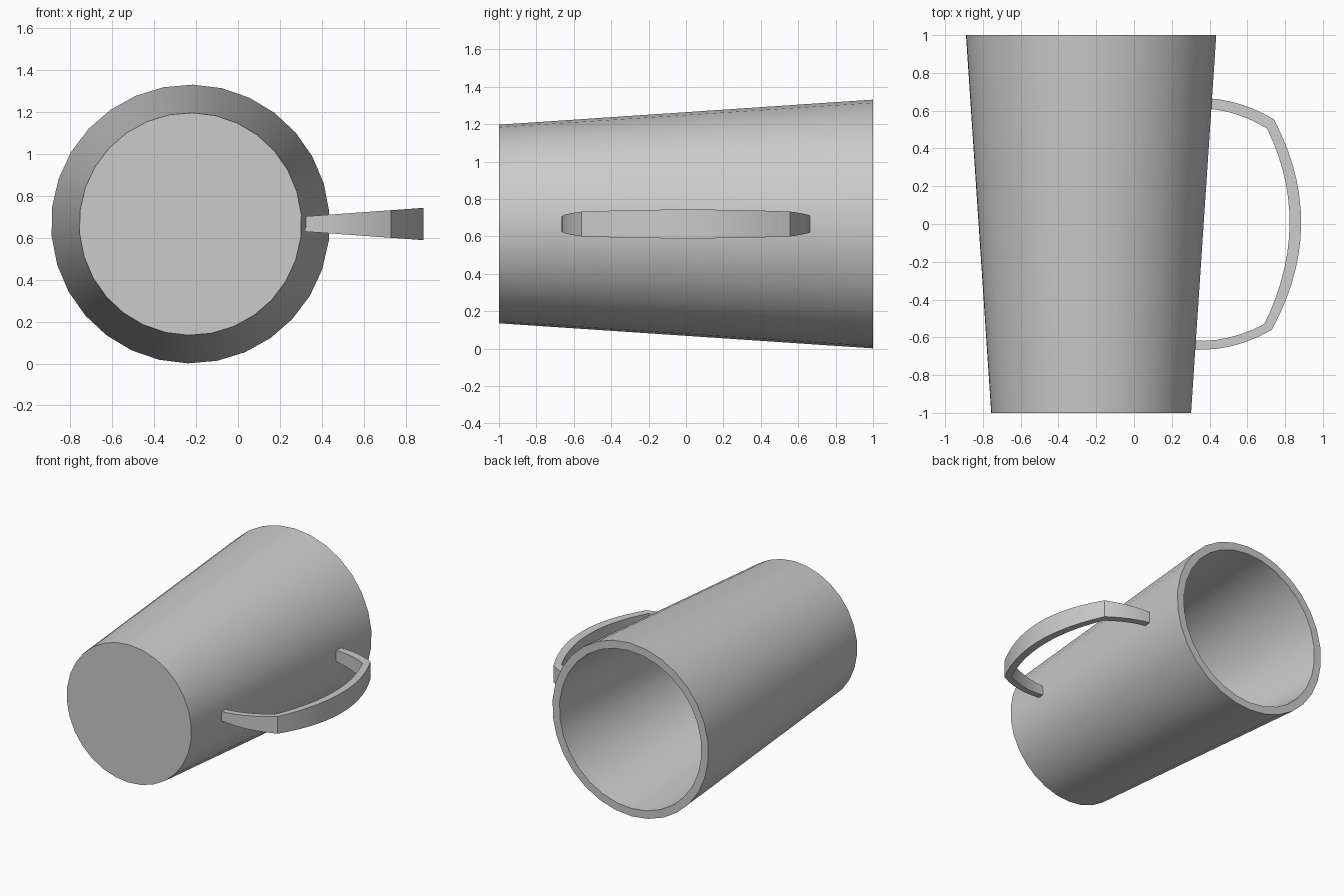
import bpy, bmesh, math
from mathutils import Vector

if "Cube" in bpy.data.objects:
    bpy.data.objects.remove(bpy.data.objects["Cube"], do_unlink=True)

SIDES = 30
CX, CZ = -0.227, 0.666          # axis of the lying mug

grey = bpy.data.materials.new("plain grey")
grey.use_nodes = True
colour = (0.6, 0.6, 0.6, 1)
grey.diffuse_color = colour
grey.node_tree.nodes["Principled BSDF"].inputs["Base Color"].default_value = colour


def loft(name, rings):
    """Skin a list of closed rings and cap both ends."""
    bm = bmesh.new()
    loops = [[bm.verts.new(p) for p in ring] for ring in rings]
    for a, b in zip(loops, loops[1:]):
        for i in range(len(a)):
            j = (i + 1) % len(a)
            bm.faces.new((a[i], a[j], b[j], b[i]))
    bm.faces.new(loops[0])
    bm.faces.new(loops[-1])
    bmesh.ops.recalc_face_normals(bm, faces=bm.faces)
    mesh = bpy.data.meshes.new(name)
    bm.to_mesh(mesh)
    bm.free()
    mesh.materials.append(grey)
    obj = bpy.data.objects.new(name, mesh)
    bpy.context.collection.objects.link(obj)
    bpy.ops.object.select_all(action='DESELECT')
    obj.select_set(True)
    bpy.context.view_layer.objects.active = obj
    bpy.ops.object.shade_smooth_by_angle(angle=math.radians(30))
    return obj


def circle(radius, y):
    turns = [math.radians(5) + math.tau * i / SIDES for i in range(SIDES)]
    return [(CX + radius * math.cos(t), y, CZ + radius * math.sin(t)) for t in turns]


def bezier(a, b, c, steps):
    """Quadratic curve through a and c, pulled toward b."""
    a, b, c = Vector(a), Vector(b), Vector(c)
    ts = [i / steps for i in range(steps + 1)]
    return [a * (1 - t) ** 2 + b * 2 * t * (1 - t) + c * t * t for t in ts]


def handle_path(top, top_pull, corner, bow, low_corner, low_pull, low):
    return (bezier(top, top_pull, corner, 6)
            + bezier(corner, bow, low_corner, 14)[1:]
            + bezier(low_corner, low_pull, low, 6)[1:])


# Tapered cup: closed base, outer wall, rim, inner wall, inner floor
loft("cup", [circle(r, y) for r, y in
             ((0.531, -1), (0.665, 1), (0.605, 1), (0.475, -0.94))])

# Handle: outer and inner outlines, widening away from the cup
outer = handle_path((0.39, 0.666), (0.57, 0.655), (0.74, 0.555), (1.035, 0),
                    (0.73, -0.56), (0.52, -0.68), (0.31, -0.663))
inner = handle_path((0.38, 0.612), (0.55, 0.6), (0.705, 0.505), (0.95, 0),
                    (0.69, -0.53), (0.5, -0.63), (0.31, -0.617))


def half_width(x):
    return 0.037 + (x - 0.33) * 0.072


loft("handle", [[(p.x, p.y, CZ + s * half_width(p.x))
                 for p, s in ((o, -1), (o, 1), (i, 1), (i, -1))]
                for o, i in zip(outer, inner)])
